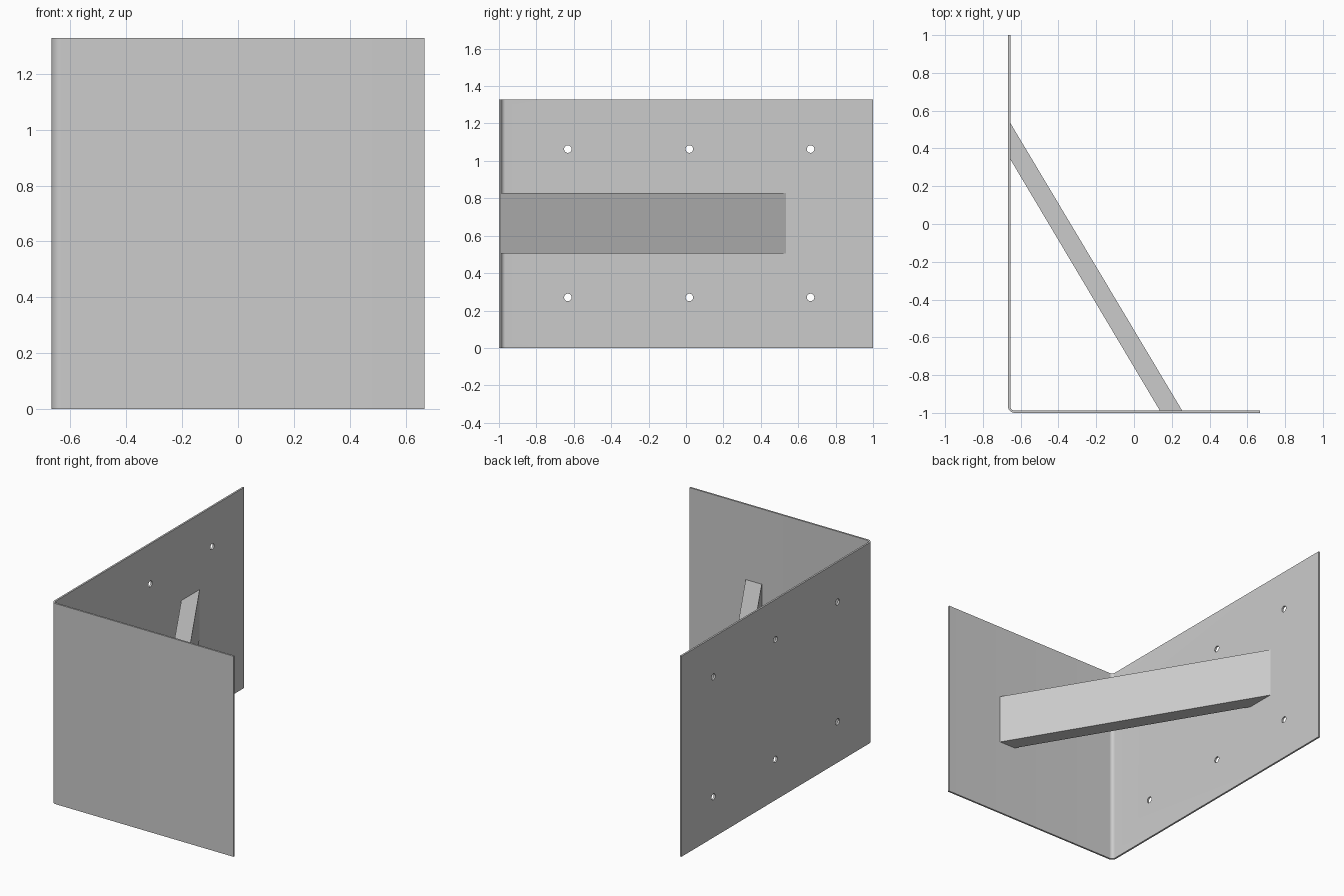
import bpy, bmesh, math
from mathutils import Matrix

if "Cube" in bpy.data.objects:
    bpy.data.objects.remove(bpy.data.objects["Cube"])

steel = bpy.data.materials.new("light_grey")
steel.diffuse_color = (0.6, 0.6, 0.6, 1)
steel.use_nodes = True
steel.node_tree.nodes["Principled BSDF"].inputs["Base Color"].default_value = steel.diffuse_color

W, L, H, T = 0.667, 1.0, 1.327, 0.012   # half width, half length, height, sheet thickness
R = 0.035                               # outer bend radius


def finish(name, bm):
    bmesh.ops.recalc_face_normals(bm, faces=bm.faces[:])
    me = bpy.data.meshes.new(name)
    bm.to_mesh(me)
    bm.free()
    ob = bpy.data.objects.new(name, me)
    bpy.context.collection.objects.link(ob)
    me.materials.append(steel)
    return ob


def prism(name, outline, z0, z1):
    bm = bmesh.new()
    face = bm.faces.new([bm.verts.new((x, y, z0)) for x, y in outline])
    ext = bmesh.ops.extrude_face_region(bm, geom=[face])
    top = [v for v in ext["geom"] if isinstance(v, bmesh.types.BMVert)]
    bmesh.ops.translate(bm, verts=top, vec=(0, 0, z1 - z0))
    return finish(name, bm)


def arc(r, n=10):
    # quarter bend around the shared bend centre
    return [(-W + R + r * math.cos(a), -L + R + r * math.sin(a))
            for a in (math.pi + math.pi / 2 * i / n for i in range(n + 1))]


# bent sheet: long side plate and front plate joined by a rounded bend
outline = ([(-W, L)] + arc(R) + [(W, -L), (W, -L + T)]
           + arc(R - T)[::-1] + [(-W + T, L)])
plate = prism("bent_plate", outline, 0, H)

# six fixing holes through the side plate
bm = bmesh.new()
for y in (-0.632, 0.018, 0.666):
    for z in (0.27, 1.063):
        m = Matrix.Translation((-W, y, z)) @ Matrix.Rotation(math.pi / 2, 4, 'Y')
        bmesh.ops.create_cone(bm, cap_ends=True, segments=32, radius1=0.02,
                              radius2=0.02, depth=0.1, matrix=m)
cutter = finish("hole_cutter", bm)
cutter.hide_render = True
mod = plate.modifiers.new("holes", 'BOOLEAN')
mod.operation, mod.solver, mod.object = 'DIFFERENCE', 'EXACT', cutter
bpy.context.view_layer.objects.active = plate
plate.select_set(True)
bpy.ops.object.modifier_apply(modifier="holes")
bpy.data.objects.remove(cutter)
bpy.ops.object.shade_smooth_by_angle(angle=math.radians(30))

# diagonal brace between the two plates
x, y = -W + T, -L + T
prism("diagonal_brace", [(x, 0.343), (0.137, y), (0.255, y), (x, 0.535)], 0.504, 0.829)
